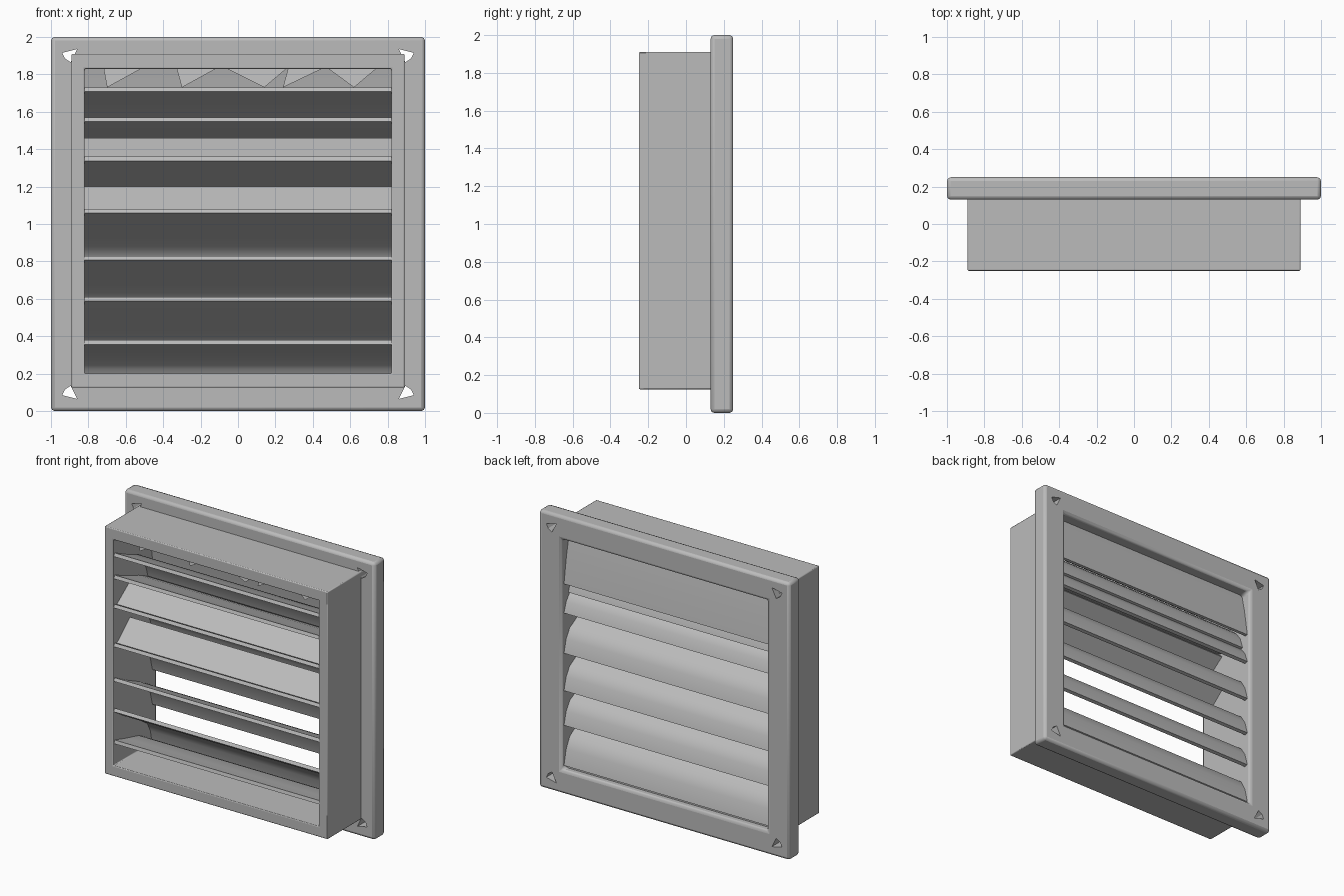
import bpy, bmesh
from mathutils import Vector

if "Cube" in bpy.data.objects:
    bpy.data.objects.remove(bpy.data.objects["Cube"])

grey = bpy.data.materials.new("grey plastic")
grey.diffuse_color = (0.5, 0.5, 0.5, 1)
grey.use_nodes = True
grey.node_tree.nodes["Principled BSDF"].inputs["Base Color"].default_value = grey.diffuse_color


def make(name, bm, bevel=0.0):
    bmesh.ops.recalc_face_normals(bm, faces=bm.faces)
    me = bpy.data.meshes.new(name)
    bm.to_mesh(me)
    bm.free()
    me.materials.append(grey)
    ob = bpy.data.objects.new(name, me)
    bpy.context.collection.objects.link(ob)
    if bevel:
        mod = ob.modifiers.new("Bevel", 'BEVEL')
        mod.width, mod.segments, mod.limit_method = bevel, 2, 'ANGLE'
    return ob


def ring(name, outer, inner, y0, y1, bevel):
    """Rectangular frame; outer and inner are (half width, z low, z high)."""
    bm = bmesh.new()
    loops = []
    for (w, a, b), y in ((outer, y0), (inner, y0), (inner, y1), (outer, y1)):
        loops.append([bm.verts.new((x, y, z)) for x, z in ((-w, a), (w, a), (w, b), (-w, b))])
    for k in range(4):
        p, q = loops[k], loops[(k + 1) % 4]
        for i in range(4):
            j = (i + 1) % 4
            bm.faces.new((p[i], p[j], q[j], q[i]))
    return make(name, bm, bevel)


def slat(name, path, thick=0.025, w=0.83):
    """Bent strip following a (y, z) path, spanning the opening in x."""
    pts = [Vector(p) for p in path]
    lower = []
    for i, p in enumerate(pts):
        d = (pts[min(i + 1, len(pts) - 1)] - pts[max(i - 1, 0)]).normalized()
        n = Vector((d.y, -d.x))
        lower.append(p + n * thick * (-1 if n.y > 0 else 1))
    bm = bmesh.new()
    face = bm.faces.new([bm.verts.new((-w, p.x, p.y)) for p in pts + lower[::-1]])
    ext = bmesh.ops.extrude_face_region(bm, geom=[face])
    moved = [v for v in ext["geom"] if isinstance(v, bmesh.types.BMVert)]
    bmesh.ops.translate(bm, verts=moved, vec=(2 * w, 0, 0))
    return make(name, bm)


# Projecting duct and wall flange
ring("duct", (0.89, 0.125, 1.91), (0.82, 0.2, 1.83), -0.25, 0.2, 0.006)
flange = ring("flange", (1, 0, 2), (0.82, 0.17, 1.83), 0.13, 0.25, 0.02)

# Screw holes in the flange corners
bm = bmesh.new()
for sx in (-1, 1):
    for sz in (-1, 1):
        tri = [bm.verts.new((sx * x, 0.05, 1 + sz * z))
               for x, z in ((0.86, 0.935), (0.94, 0.915), (0.925, 0.885), (0.895, 0.865))]
        f = bm.faces.new(tri)
        ext = bmesh.ops.extrude_face_region(bm, geom=[f])
        bmesh.ops.translate(bm, vec=(0, 0.3, 0),
                            verts=[v for v in ext["geom"] if isinstance(v, bmesh.types.BMVert)])
cutter = make("screw_hole_cutter", bm)
cutter.hide_render = True
cutter.hide_viewport = True
cut = flange.modifiers.new("Holes", 'BOOLEAN')
cut.object, cut.operation, cut.solver = cutter, 'DIFFERENCE', 'EXACT'

# Curved louvre slats, shallow in front and steep behind: (front z, back z, back y)
for i, (zf, zb, yb) in enumerate(((1.73, 1.42, 0.17), (1.57, 1.29, 0.22), (1.36, 1.0, 0.22),
                                  (1.08, 0.73, 0.22), (0.83, 0.48, 0.22), (0.61, 0.19, 0.22),
                                  (0.38, 0.19, 0.17))):
    drop = zb - zf
    slat(f"louvre_slat_{i + 1}", ((-0.235, zf), (-0.1, zf + drop * 0.2), (0.04, zf + drop * 0.38),
                                  (yb - 0.065, zf + drop * 0.56), (yb - 0.025, zf + drop * 0.74),
                                  (yb, zb)))

# Top closing panel and baffles that close the upper slots
slat("top_panel", ((0.16, 1.84), (0.19, 1.7), (0.22, 1.5)), 0.02)
for i, (z0, z1) in enumerate(((1.36, 1.46), (1.08, 1.2))):
    slat(f"slot_baffle_{i + 1}", ((-0.21, z0 - 0.01), (-0.06, z1)), 0.02)

# Ragged teeth along the top of the opening
bm = bmesh.new()
for x0, x1, tip in ((-0.72, -0.5, -0.7), (-0.33, -0.1, -0.3), (-0.08, 0.27, 0.14), (0.27, 0.47, 0.24),
                    (0.47, 0.75, 0.62)):
    a = [bm.verts.new(c) for c in ((x0, -0.1, 1.84), (x1, -0.1, 1.84), (tip, -0.12, 1.73))]
    b = [bm.verts.new(v.co + Vector((0, 0.015, 0))) for v in a]
    bm.faces.new(a)
    bm.faces.new(b[::-1])
    for i in range(3):
        j = (i + 1) % 3
        bm.faces.new((a[i], b[i], b[j], a[j]))
make("top_teeth", bm)

# Smooth shading with crisp edges
for ob in bpy.data.objects:
    for o in bpy.context.selected_objects:
        o.select_set(False)
    if ob is cutter:
        continue
    ob.select_set(True)
    bpy.context.view_layer.objects.active = ob
    bpy.ops.object.shade_smooth_by_angle()
